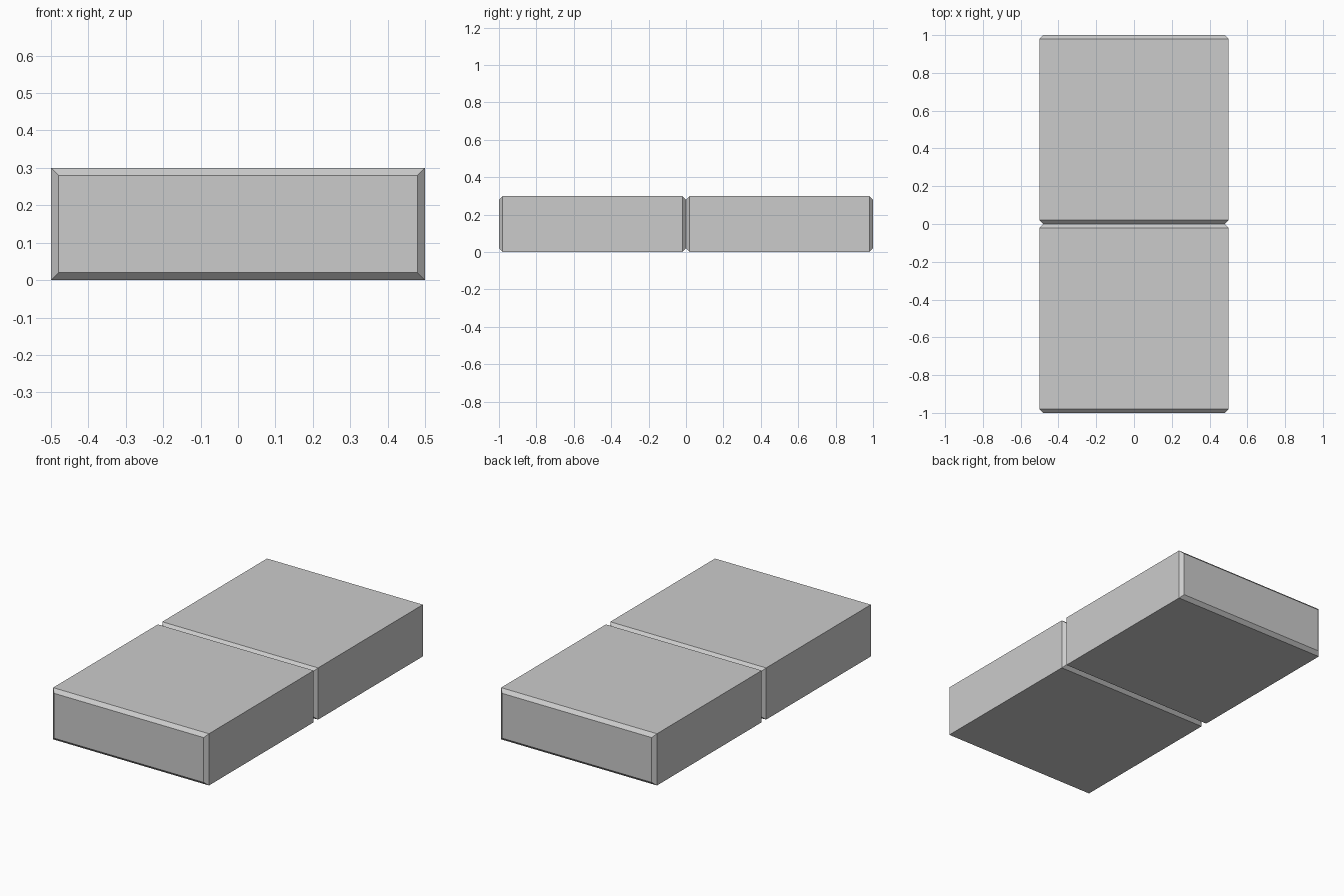
import bpy, bmesh

if "Cube" in bpy.data.objects:
    bpy.data.objects.remove(bpy.data.objects["Cube"])

WIDTH, LENGTH, HEIGHT, CHAMFER = 1.0, 1.0, 0.3, 0.02


def block(name, y_centre):
    """Slab whose two end faces (front and back) have chamfered rims."""
    bm = bmesh.new()
    h = LENGTH / 2
    # (y, inset) of each rectangular section from front to back
    sections = [(-h, CHAMFER), (-h + CHAMFER, 0), (h - CHAMFER, 0), (h, CHAMFER)]
    rings = []
    for y, inset in sections:
        x, low, high = WIDTH / 2 - inset, inset, HEIGHT - inset
        corners = [(-x, low), (x, low), (x, high), (-x, high)]
        rings.append([bm.verts.new((cx, y, cz)) for cx, cz in corners])
    # Sides and chamfers
    for a, b in zip(rings, rings[1:]):
        for i in range(4):
            j = (i + 1) % 4
            bm.faces.new((a[i], a[j], b[j], b[i]))
    # End faces
    bm.faces.new(rings[0])
    bm.faces.new(rings[-1])
    bmesh.ops.recalc_face_normals(bm, faces=bm.faces)
    mesh = bpy.data.meshes.new(name)
    bm.to_mesh(mesh)
    bm.free()
    obj = bpy.data.objects.new(name, mesh)
    obj.location.y = y_centre
    bpy.context.collection.objects.link(obj)


# Two blocks meeting end to end
block("front_block", -LENGTH / 2)
block("back_block", LENGTH / 2)
